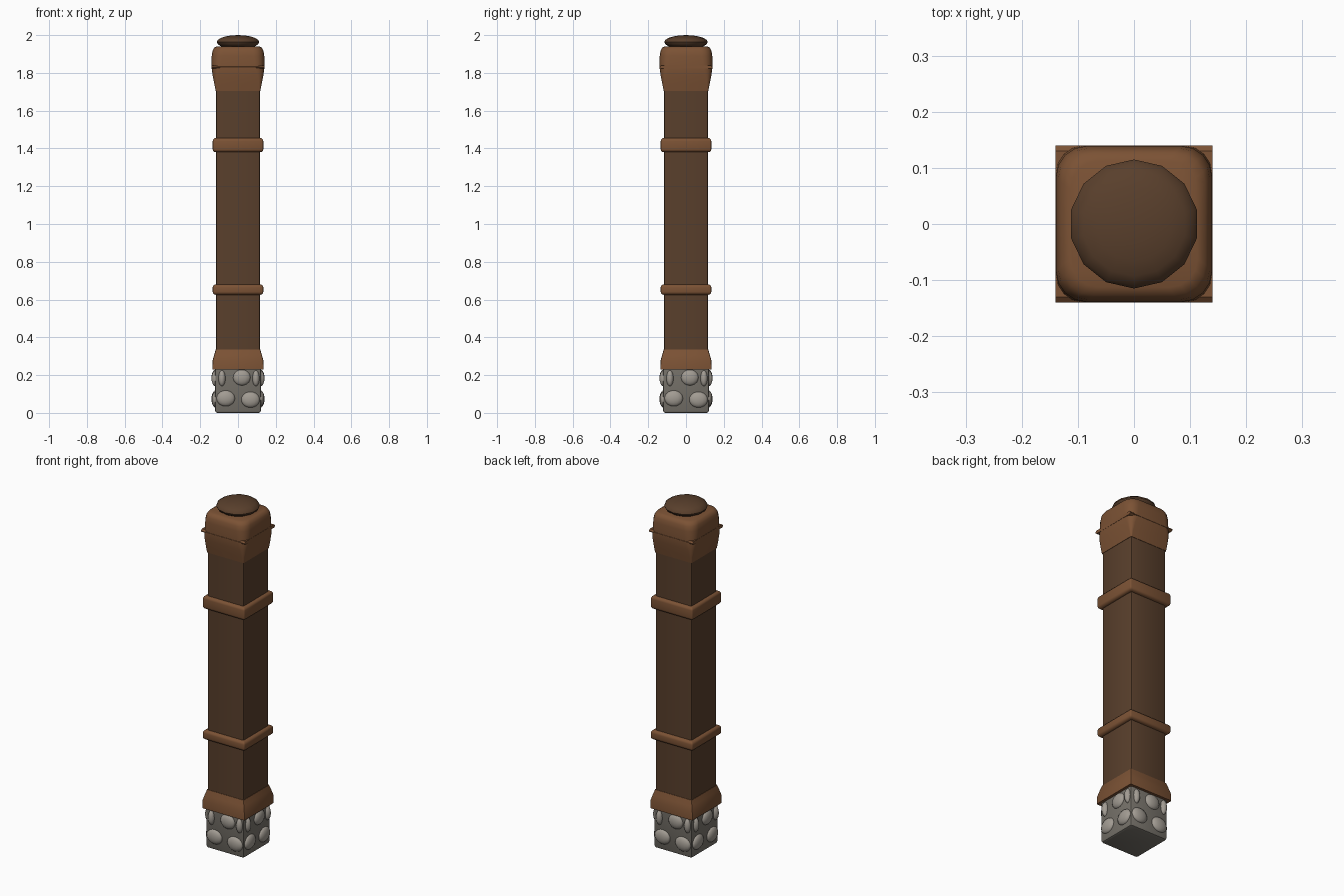
import bpy, bmesh, math
from mathutils import Matrix

if "Cube" in bpy.data.objects:
    bpy.data.objects.remove(bpy.data.objects["Cube"])


def material(name, rgb):
    m = bpy.data.materials.new(name)
    m.diffuse_color = (*rgb, 1)
    m.use_nodes = True
    m.node_tree.nodes["Principled BSDF"].inputs["Base Color"].default_value = m.diffuse_color
    return m


DARK = material("dark_wood", (0.10, 0.05, 0.025))
TRIM = material("trim_wood", (0.20, 0.085, 0.035))
MORTAR = material("mortar", (0.19, 0.175, 0.15))
STONE = material("stone", (0.36, 0.33, 0.29))


def finish(bm, name, mat, angle=35):
    bmesh.ops.recalc_face_normals(bm, faces=bm.faces)
    me = bpy.data.meshes.new(name)
    bm.to_mesh(me)
    bm.free()
    ob = bpy.data.objects.new(name, me)
    bpy.context.collection.objects.link(ob)
    me.materials.append(mat)
    bpy.ops.object.select_all(action='DESELECT')
    ob.select_set(True)
    bpy.context.view_layer.objects.active = ob
    bpy.ops.object.shade_smooth_by_angle(angle=math.radians(angle))
    return ob


def loft(name, mat, profile, seg=4, angle=35):
    """Stack rounded squares; profile rows are (z, half width, corner radius)."""
    bm = bmesh.new()
    rings = []
    for z, h, r in profile:
        ring = []
        for q in range(4):
            cx = (h - r) * (1 if q in (0, 3) else -1)
            cy = (h - r) * (1 if q in (0, 1) else -1)
            for i in range(seg + 1):
                a = math.pi / 2 * (q + i / seg)
                ring.append(bm.verts.new((cx + r * math.cos(a), cy + r * math.sin(a), z)))
        rings.append(ring)
    n = len(rings[0])
    for a, b in zip(rings, rings[1:]):
        for i in range(n):
            j = (i + 1) % n
            bm.faces.new((a[i], a[j], b[j], b[i]))
    bm.faces.new(rings[0])
    bm.faces.new(rings[-1])
    return finish(bm, name, mat, angle)


# Shaft and stone footing block
loft("shaft", DARK, [(0.22, 0.116, 0.01), (1.75, 0.116, 0.01)], 2)
loft("footing", MORTAR, [(0, 0.111, 0.006), (0.003, 0.117, 0.008), (0.012, 0.121, 0.01),
                         (0.235, 0.121, 0.01)], 2)

# Flared collar above the footing
loft("bottom_collar", TRIM, [(0.23, 0.136, 0.006), (0.275, 0.135, 0.006), (0.305, 0.127, 0.006),
                             (0.335, 0.118, 0.006)], 2)


# Rounded bands around the shaft
def band(name, z0, z1):
    b = 0.016
    rows = [(z0, 0.112, 0.005)]
    for zc, start in ((z0 + b, -90), (z1 - b, 0)):
        for i in range(5):
            a = math.radians(start + i * 22.5)
            rows.append((zc + b * math.sin(a), 0.134 - b + b * math.cos(a), 0.006))
    rows.append((z1, 0.112, 0.005))
    loft(name, TRIM, rows, 2, 50)


band("lower_band", 0.625, 0.68)
band("upper_band", 1.38, 1.455)

# Head block: square at the neck, rounded corners towards the top
loft("head", TRIM, [(1.705, 0.118, 0.006), (1.74, 0.125, 0.015), (1.785, 0.134, 0.03),
                    (1.82, 0.139, 0.045), (1.845, 0.139, 0.05), (1.89, 0.139, 0.055),
                    (1.917, 0.135, 0.055), (1.933, 0.127, 0.055), (1.94, 0.113, 0.05)], 4, 45)

# Thin plate whose sharp corners poke out of the head, chamfered front and back
bm = bmesh.new()
section = [(-0.14, 1.828), (-0.13, 1.822), (0.13, 1.822), (0.14, 1.828),
           (0.14, 1.832), (0.13, 1.840), (-0.13, 1.840), (-0.14, 1.832)]
ends = [[bm.verts.new((x, y, z)) for y, z in section] for x in (-0.14, 0.14)]
for i in range(8):
    j = (i + 1) % 8
    bm.faces.new((ends[0][i], ends[0][j], ends[1][j], ends[1][i]))
for e in ends:
    bm.faces.new(e)
finish(bm, "corner_spike_plate", TRIM, 20)

# Domed cap
bm = bmesh.new()
bmesh.ops.create_uvsphere(bm, u_segments=14, v_segments=10, radius=1,
                          matrix=Matrix.Translation((0, 0, 1.963)) @ Matrix.Diagonal((0.115, 0.115, 0.037, 1)))
finish(bm, "cap", DARK, 50)

# Cobbles: the same five on each side, (offset, z, half width, half height)
cobbles = [(-0.085, 0.183, 0.019, 0.042), (0.02, 0.187, 0.047, 0.042), (0.095, 0.183, 0.019, 0.042),
           (-0.065, 0.077, 0.050, 0.042), (0.066, 0.070, 0.050, 0.042)]
bm = bmesh.new()
for k in range(4):
    turn = Matrix.Rotation(k * math.pi / 2, 4, 'Z')
    for x, z, w, h in cobbles:
        bmesh.ops.create_uvsphere(bm, u_segments=14, v_segments=10, radius=1,
                                  matrix=turn @ Matrix.Translation((x, -0.119, z)) @ Matrix.Diagonal((w, 0.021, h, 1)))
finish(bm, "cobbles", STONE, 60)
